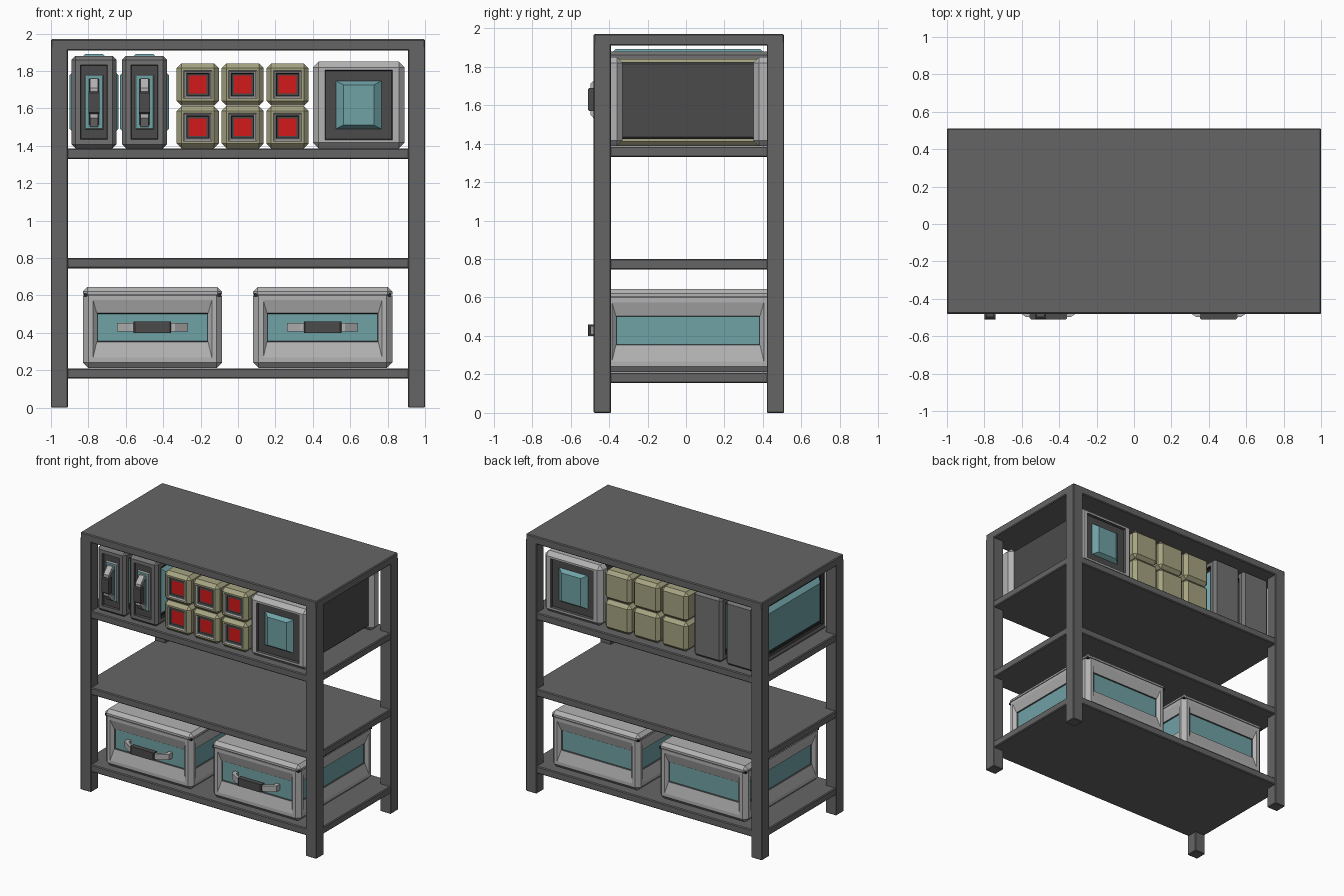
import bpy, bmesh
from mathutils import Vector

if "Cube" in bpy.data.objects:
    bpy.data.objects.remove(bpy.data.objects["Cube"])

COLORS = {'frame': (.13, .13, .13), 'light': (.45, .45, .45), 'case': (.17, .17, .17),
          'dark': (.07, .07, .07), 'black': (.02, .02, .02), 'teal': (.16, .36, .38),
          'olive': (.38, .37, .22), 'red': (.65, .01, .01)}
NAMES = list(COLORS)
MATS = []
for n, c in COLORS.items():
    m = bpy.data.materials.new(n)
    m.diffuse_color = (*c, 1)
    m.use_nodes = True
    m.node_tree.nodes["Principled BSDF"].inputs["Base Color"].default_value = m.diffuse_color
    MATS.append(m)
IDX = {n: i for i, n in enumerate(NAMES)}


def finish(bm, name):
    me = bpy.data.meshes.new(name)
    bm.to_mesh(me)
    bm.free()
    for m in MATS:
        me.materials.append(m)
    ob = bpy.data.objects.new(name, me)
    bpy.context.collection.objects.link(ob)
    return ob


def block(name, x, y, z, mat, bevel=.0, skip=None, panels=()):
    """Chamfered box. panels: (normal, steps, final material);
    a step is (rim material, inset, depth, raise bottom, lower top)."""
    bm = bmesh.new()
    bmesh.ops.create_cube(bm, size=1)
    for v in bm.verts:
        v.co = Vector([r[0] + (c + .5) * (r[1] - r[0]) for c, r in zip(v.co, (x, y, z))])
    if bevel:
        edges = [e for e in bm.edges
                 if skip is None or any(abs(v.co.z - skip) > 1e-4 for v in e.verts)]
        bmesh.ops.bevel(bm, geom=edges, offset=bevel, offset_type='OFFSET',
                        segments=1, affect='EDGES', clamp_overlap=True)
    for f in bm.faces:
        f.material_index = IDX[mat]
    bm.normal_update()
    for normal, steps, final in panels:
        f = max(bm.faces, key=lambda q: (q.normal.dot(Vector(normal)) > .99) * q.calc_area())
        for rim, t, d, *shift in steps:
            f.material_index = IDX[rim]
            bmesh.ops.inset_individual(bm, faces=[f], thickness=t, depth=d, use_even_offset=True)
            if shift:
                mid = f.calc_center_median().z
                for v in f.verts:
                    v.co.z += shift[0] if v.co.z < mid else -shift[1]
            bm.normal_update()
        f.material_index = IDX[final]
    return finish(bm, name)


def prism(name, pts, place, half, mat):
    """Extrude a 2D outline sideways by +-half; place maps (u, depth, side) to xyz."""
    bm = bmesh.new()
    a = [bm.verts.new(place(u, d, -half)) for u, d in pts]
    b = [bm.verts.new(place(u, d, half)) for u, d in pts]
    bm.faces.new(a)
    bm.faces.new(b[::-1])
    n = len(pts)
    for i in range(n):
        bm.faces.new((a[i], b[i], b[(i + 1) % n], a[(i + 1) % n]))
    bmesh.ops.recalc_face_normals(bm, faces=bm.faces)
    for f in bm.faces:
        f.material_index = IDX[mat]
    finish(bm, name)


def handle(name, cx, cz, vertical, end, grip):
    def place(u, d, s):
        return (cx + s, d, cz + u) if vertical else (cx + u, d, cz + s)
    for k in (-1, 1):
        leg = [(end, -.40), (end, -.45), (grip + .02, -.497), (grip - .01, -.497),
               (grip - .01, -.478), (grip + .01, -.478), (end - .03, -.44), (end - .03, -.40)]
        prism(name + '_leg', [(u * k, d) for u, d in leg], place, .022, 'light')
    bar = [(-grip, -.47), (-grip, -.503), (-grip + .007, -.51), (grip - .007, -.51),
           (grip, -.503), (grip, -.47)]
    prism(name + '_grip', bar, place, .03, 'dark')


FRONT, BACK, LEFT, RIGHT, UP = (0, -1, 0), (0, 1, 0), (-1, 0, 0), (1, 0, 0), (0, 0, 1)
Y = (-.44, .46)

# Rack: posts and shelves
for px in (-1, .91):
    for py in (-.48, .42):
        block('post', (px, px + .09), (py, py + .09), (0, 1.93), 'frame', .004)
for z0, z1 in ((.155, .21), (.745, .80), (1.33, 1.385)):
    block('shelf', (-.996, .996), (-.476, .506), (z0, z1), 'frame', .006)
block('top_board', (-1, 1), (-.48, .51), (1.91, 1.97), 'frame', .006)

# Large lidded crates on the bottom shelf
crate = [('light', .025, 0), ('light', .02, -.02, .065, .05), ('dark', .004, -.008)]
for x0 in (-.83, .08):
    x = (x0, x0 + .745)
    block('crate_body', x, Y, (.212, .6), 'light', .03, .6,
          [(n, crate, 'teal') for n in (FRONT, BACK, LEFT, RIGHT)])
    block('crate_seal', (x[0] + .006, x[1] - .006), (Y[0] + .006, Y[1] - .006),
          (.595, .61), 'black')
    block('crate_lid', x, Y, (.606, .645), 'light', .025, .606)
    handle('crate_handle', x0 + .3725, .43, False, .19, .10)

# Upright cases with bulging side windows
case_front = [('case', .027, 0), ('dark', .004, -.015), ('dark', .018, 0, .03, .03),
              ('light', .006, .01), ('teal', .018, 0), ('dark', .004, -.01)]
case_side = [('case', .03, 0), ('black', .004, -.02), ('black', .02, 0), ('teal', .03, .032)]
case_top = [('case', .03, 0), ('black', .004, -.01), ('teal', .02, .022)]
for x0 in (-.89, -.62):
    block('upright_case', (x0, x0 + .24), Y, (1.387, 1.88), 'case', .02, None,
          [(FRONT, case_front, 'dark'), (LEFT, case_side, 'teal'),
           (RIGHT, case_side, 'teal'), (UP, case_top, 'teal')])
    handle('case_handle', x0 + .12, 1.63, True, .13, .06)

# Stack of six small boxes with red front panels
small = [('olive', .012, 0), ('light', .008, -.008), ('light', .006, 0),
         ('dark', .004, -.01), ('dark', .01, 0)]
for i in range(3):
    for z0 in (1.387, 1.615):
        cx = -.215 + .24 * i
        block('small_box', (cx - .1125, cx + .1125), Y, (z0, z0 + .225), 'olive', .025, None,
              [(FRONT, small, 'red')])

# Container with light end caps and a dark core
cap = [('light', .035, 0, -.02, -.02), ('dark', .004, -.02), ('dark', .055, 0),
       ('teal', .04, .03, -.02, -.02)]
block('container_core', (.43, .86), (-.38, .40), (1.425, 1.825), 'dark', .01)
for y, n in (((-.44, -.33), FRONT), ((.35, .46), BACK)):
    block('container_cap', (.4, .89), y, (1.387, 1.85), 'light', .03, None, [(n, cap, 'teal')])
